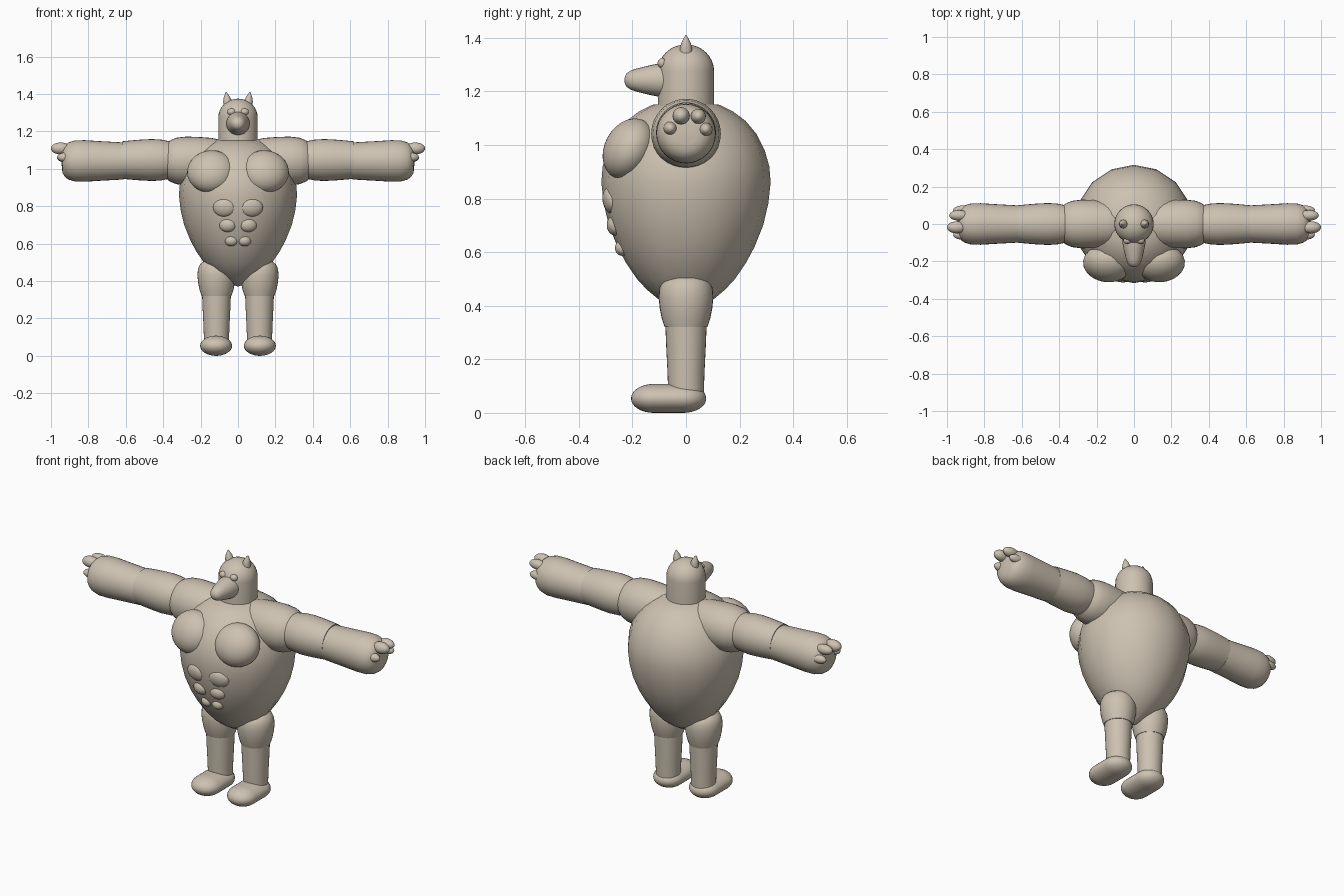
import bpy, bmesh, math
from mathutils import Matrix, Vector

if "Cube" in bpy.data.objects:
    bpy.data.objects.remove(bpy.data.objects["Cube"])

mat = bpy.data.materials.new("warm clay")
mat.diffuse_color = (0.61, 0.54, 0.44, 1)
mat.use_nodes = True
mat.node_tree.nodes["Principled BSDF"].inputs["Base Color"].default_value = mat.diffuse_color


def finish(name, bm, matrix):
    bmesh.ops.transform(bm, matrix=matrix, verts=bm.verts)
    bmesh.ops.remove_doubles(bm, verts=bm.verts, dist=1e-5)
    bmesh.ops.recalc_face_normals(bm, faces=bm.faces)
    me = bpy.data.meshes.new(name)
    bm.to_mesh(me)
    bm.free()
    me.materials.append(mat)
    for p in me.polygons:
        p.use_smooth = True
    me.set_sharp_from_angle(angle=math.radians(45))
    ob = bpy.data.objects.new(name, me)
    bpy.context.collection.objects.link(ob)
    return ob


def lathe(name, profile, origin=(0, 0, 0), axis=(0, 0, 1), segs=32, squash=(1, 1, 1)):
    """Revolve (distance, radius) pairs around an axis through origin."""
    bm = bmesh.new()
    rings = []
    for t, r in profile:
        rings.append([bm.verts.new((r * math.cos(2 * math.pi * i / segs),
                                    r * math.sin(2 * math.pi * i / segs), t))
                      for i in range(segs)])
    for a, b in zip(rings, rings[1:]):
        for i in range(segs):
            j = (i + 1) % segs
            bm.faces.new((a[i], a[j], b[j], b[i]))
    bm.faces.new(rings[0])
    bm.faces.new(rings[-1])
    rot = Vector((0, 0, 1)).rotation_difference(Vector(axis)).to_matrix().to_4x4()
    return finish(name, bm, Matrix.Translation(origin) @ Matrix.Diagonal((*squash, 1)) @ rot)


def ball(name, centre, radii, tilt=0.0, turn=0.0):
    bm = bmesh.new()
    bmesh.ops.create_uvsphere(bm, u_segments=24, v_segments=14, radius=1)
    return finish(name, bm, Matrix.Translation(centre) @ Matrix.Rotation(turn, 4, 'Z')
                  @ Matrix.Rotation(tilt, 4, 'X') @ Matrix.Diagonal((*radii, 1)))


# Torso: inverted teardrop
lathe("torso", [(0.37, 0.001), (0.385, 0.04), (0.42, 0.098), (0.46, 0.146), (0.5, 0.183),
                (0.56, 0.224), (0.62, 0.256), (0.7, 0.288), (0.78, 0.307), (0.86, 0.316),
                (0.92, 0.311), (0.98, 0.294), (1.04, 0.264), (1.09, 0.222), (1.125, 0.175),
                (1.15, 0.125), (1.16, 0.001)], segs=16)

# Head with domed crown, and snout
dome = [(1.275 + 0.1 * math.sin(a), 0.001 + 0.104 * math.cos(a))
        for a in [k * math.pi / 16 for k in range(9)]]
lathe("head", [(1.12, 0.105)] + dome)
lathe("snout", [(0.0, 0.064), (0.08, 0.062), (0.12, 0.054), (0.16, 0.044), (0.185, 0.036),
                (0.2, 0.026), (0.207, 0.014), (0.209, 0.001)],
      origin=(0, -0.021, 1.242), axis=(0, -1, 0), segs=24)

for s, side in ((1, "left"), (-1, "right")):
    # Face details
    ball(f"{side}_eye", (s * 0.035, -0.088, 1.305), (0.022, 0.018, 0.019))
    lathe(f"{side}_ear", [(0, 0.024), (0.03, 0.023), (0.05, 0.017), (0.07, 0.007), (0.079, 0.001)],
          origin=(s * 0.052, 0, 1.333), axis=(s * 0.16, 0, 0.987), segs=16)

    # Arm segments
    hub, out = (0, 0, 1.042), (s, 0, 0)
    lathe(f"{side}_shoulder", [(0.06, 0.09), (0.09, 0.112), (0.14, 0.123), (0.22, 0.129),
                               (0.28, 0.13), (0.33, 0.124), (0.36, 0.112), (0.378, 0.1)], hub, out)
    lathe(f"{side}_upper_arm", [(0.365, 0.1), (0.41, 0.109), (0.46, 0.112), (0.52, 0.109),
                                (0.58, 0.104), (0.62, 0.1)], (0, 0, 1.047), out)
    lathe(f"{side}_forearm", [(0.612, 0.099), (0.65, 0.101), (0.74, 0.106), (0.82, 0.111),
                              (0.87, 0.11), (0.905, 0.1), (0.925, 0.086), (0.938, 0.065),
                              (0.942, 0.04), (0.943, 0.001)], hub, out)
    # Fingers
    for n, (y, z, tip, r) in enumerate([(-0.058, 1.062, 0.967, 0.026), (-0.018, 1.109, 1.0, 0.032),
                                        (0.046, 1.107, 0.988, 0.028), (0.074, 1.058, 0.967, 0.025)]):
        ball(f"{side}_finger_{n + 1}", (s * (tip - 0.052), y, z), (0.052, r, r))

    # Chest and stomach muscles
    ball(f"{side}_pectoral", (s * 0.143, -0.212, 0.985), (0.13, 0.092, 0.12), tilt=-0.5, turn=s * 0.12)
    for n, (x, y, z, rx, rz) in enumerate([(0.074, -0.283, 0.792, 0.06, 0.049),
                                           (0.056, -0.268, 0.698, 0.045, 0.036),
                                           (0.036, -0.238, 0.615, 0.034, 0.029)]):
        ball(f"{side}_abdominal_{n + 1}", (s * x, y, z), (rx, 0.027, rz), tilt=0.18, turn=s * 0.15)

    # Leg segments
    hip = (s * 0.115, 0, 0)
    lathe(f"{side}_thigh", [(0.32, 0.08), (0.35, 0.09), (0.39, 0.098), (0.43, 0.102), (0.465, 0.099),
                            (0.49, 0.088), (0.507, 0.066), (0.515, 0.04), (0.517, 0.001)], hip)
    lathe(f"{side}_shin", [(0.05, 0.066), (0.15, 0.069), (0.25, 0.074), (0.325, 0.077)], hip)

    # Foot: rounded lozenge lying front to back
    foot = []
    for k in range(9):
        a = math.pi * k / 16
        foot.append((-0.01 + 0.085 * math.sin(a), 0.001 + 0.053 * math.cos(a)))
    front = [(-0.12 - (t + 0.01), r) for t, r in reversed(foot)]
    lathe(f"{side}_foot", front + foot, (s * 0.117, 0, 0.054), (0, 1, 0), squash=(1.58, 1, 1))
